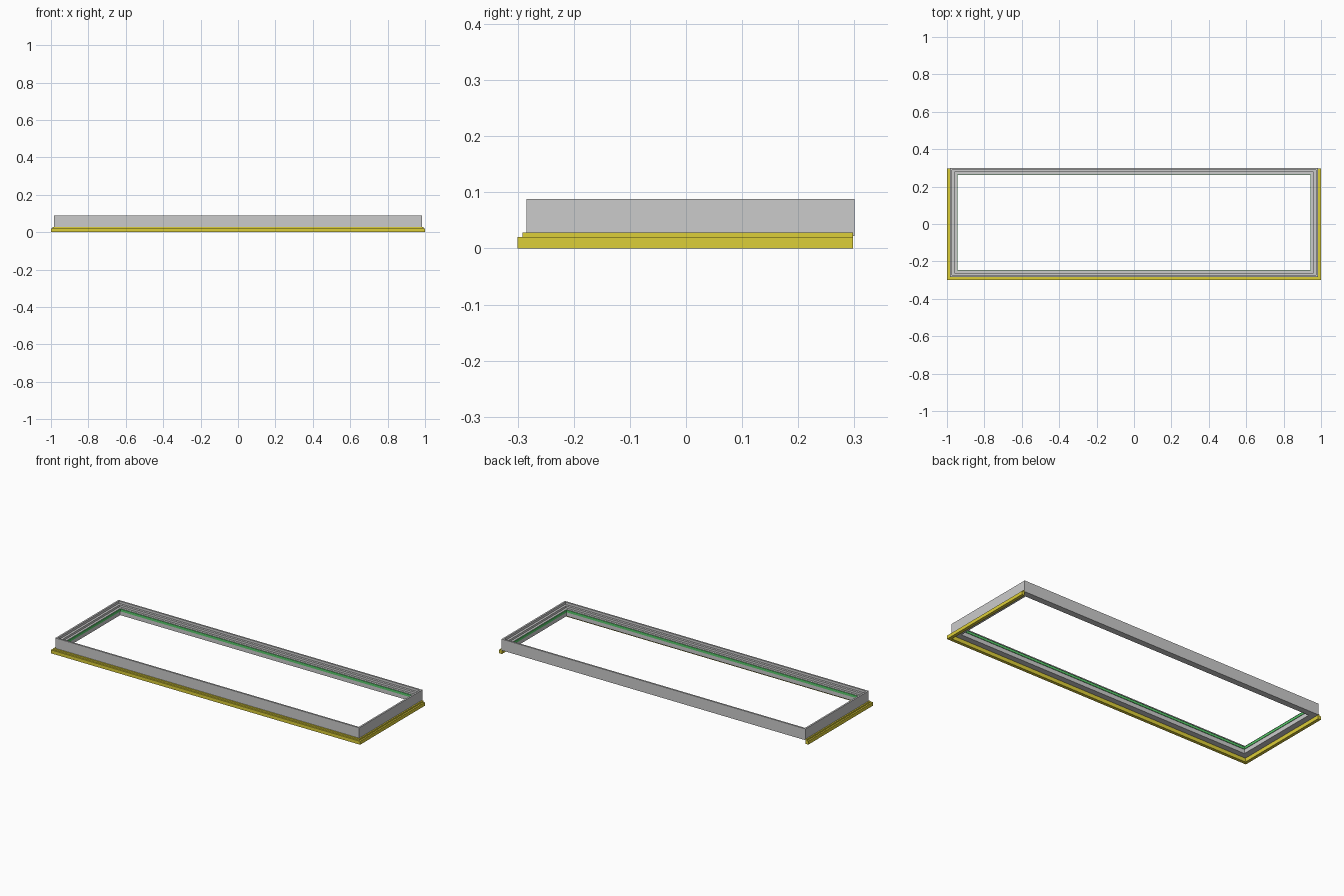
import bpy
import bmesh

if "Cube" in bpy.data.objects:
    bpy.data.objects.remove(bpy.data.objects["Cube"])


def paint(obj, name, color):
    mat = bpy.data.materials.new(name)
    mat.diffuse_color = color
    mat.use_nodes = True
    mat.node_tree.nodes["Principled BSDF"].inputs["Base Color"].default_value = mat.diffuse_color
    obj.data.materials.append(mat)


def sweep(name, x, front, back, profile, closed=True):
    """Sweep an (inset, z) profile round a rectangle with mitred corners.
    When open, the back side is left out and the ends are cut square."""
    bm = bmesh.new()
    rings = []
    for sx, sy in ((-1, 1), (-1, -1), (1, -1), (1, 1)):
        ring = []
        for d, z in profile:
            if sy < 0:
                y = front + d
            else:
                y = back - d if closed else back
            ring.append(bm.verts.new((sx * (x - d), y, z)))
        rings.append(ring)
    n = len(profile)
    for i in range(4 if closed else 3):
        a, b = rings[i], rings[(i + 1) % 4]
        for j in range(n):
            k = (j + 1) % n
            bm.faces.new((a[j], a[k], b[k], b[j]))
    if not closed:
        bm.faces.new(rings[0])
        bm.faces.new(rings[3])
    bmesh.ops.recalc_face_normals(bm, faces=bm.faces[:])
    mesh = bpy.data.meshes.new(name)
    bm.to_mesh(mesh)
    bm.free()
    obj = bpy.data.objects.new(name, mesh)
    bpy.context.collection.objects.link(obj)
    return obj


X, FRONT, BACK = 0.983, -0.284, 0.30

# Main frame: raised outer rim stepping down to the inner lip
sweep("stepped_frame", X, FRONT, BACK, [
    (0, 0.022), (0, 0.088), (0.010, 0.088), (0.010, 0.074),
    (0.023, 0.074), (0.023, 0.062), (0.036, 0.062), (0.036, 0.022)])

# Thin green seal on the inner edge
seal = sweep("inner_seal", X, FRONT, BACK, [
    (0.036, 0.046), (0.036, 0.060), (0.039, 0.060), (0.039, 0.046)])
paint(seal, "seal_green", (0.1, 0.6, 0.15, 1))

# Yellow stepped trim along the front and both ends
trim = sweep("base_trim", 1.0, -0.30, 0.298, [
    (0, 0), (0, 0.020), (0.009, 0.020), (0.009, 0.028),
    (0.018, 0.028), (0.018, 0)], closed=False)
paint(trim, "trim_yellow", (0.72, 0.62, 0.04, 1))
